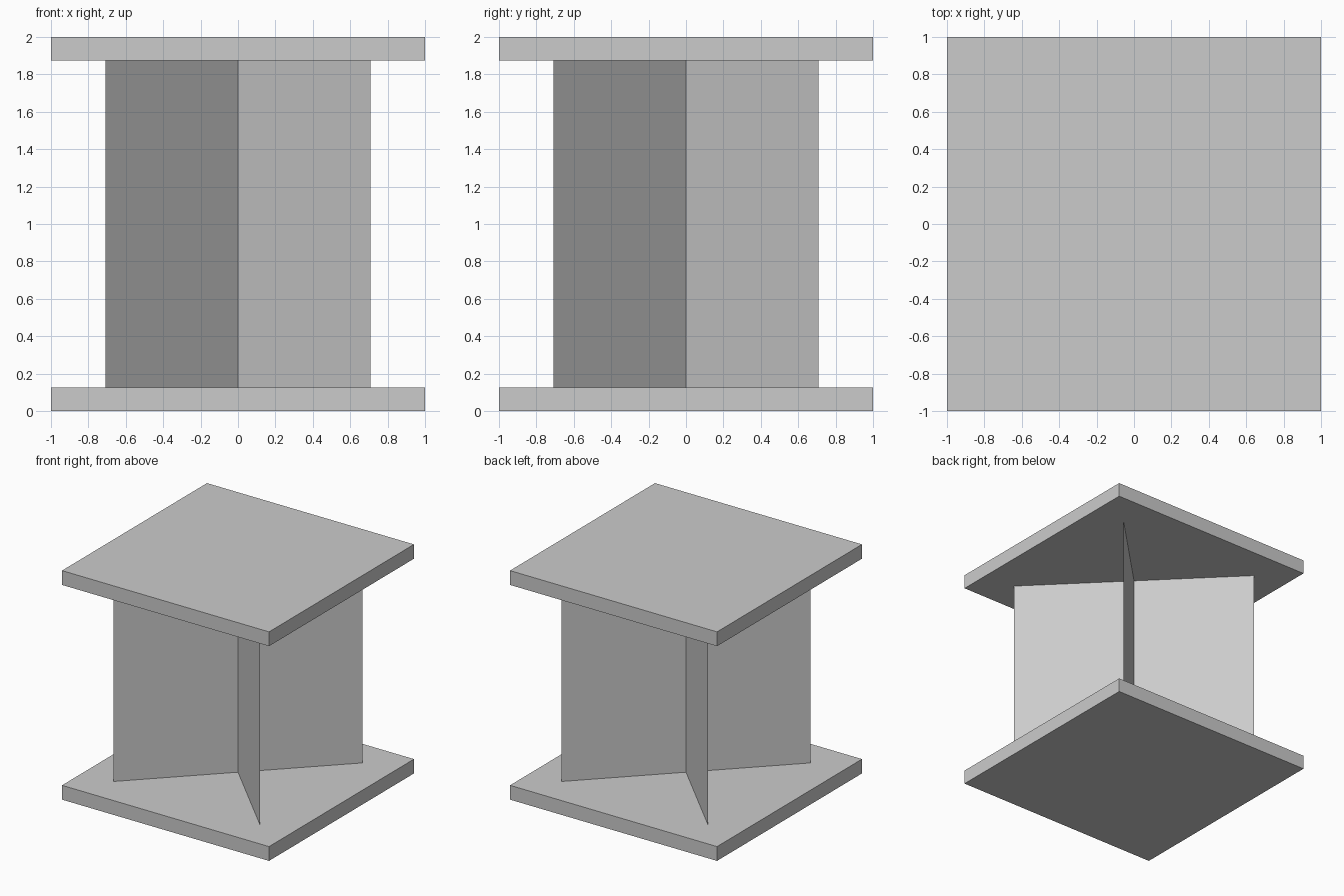
import bpy
from math import radians

if "Cube" in bpy.data.objects:
    bpy.data.objects.remove(bpy.data.objects["Cube"])

SLAB = 0.125   # slab thickness
HEIGHT = 2.0


def add_slab(name, z):
    bpy.ops.mesh.primitive_cube_add(size=1, location=(0, 0, z))
    ob = bpy.context.object
    ob.name = name
    ob.scale = (2, 2, SLAB)
    bpy.ops.object.transform_apply(location=False, rotation=False, scale=True)


def add_panel(name, angle):
    # Paper-thin upright sheet running diagonally between the slabs
    bpy.ops.mesh.primitive_plane_add(
        size=1, location=(0, 0, HEIGHT / 2),
        rotation=(radians(90), 0, radians(angle)))
    ob = bpy.context.object
    ob.name = name
    ob.scale = (2, HEIGHT - 2 * SLAB, 1)
    bpy.ops.object.transform_apply(location=False, rotation=True, scale=True)


# Square slabs at bottom and top
add_slab("bottom_slab", SLAB / 2)
add_slab("top_slab", HEIGHT - SLAB / 2)

# Crossed diagonal panels
add_panel("diagonal_panel_a", 45)
add_panel("diagonal_panel_b", -45)
